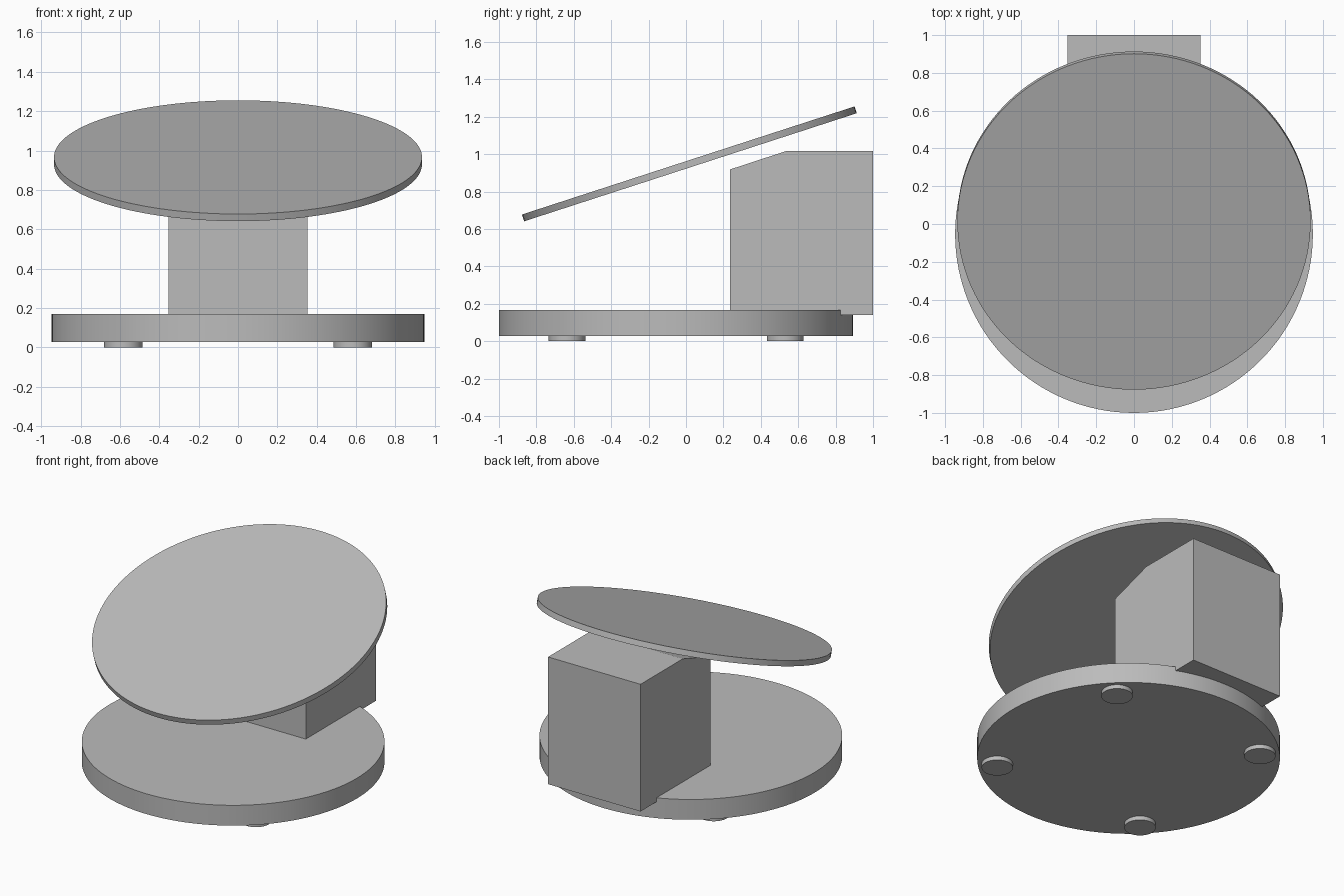
import bpy
import math

cube = bpy.data.objects.get("Cube")
if cube:
    bpy.data.objects.remove(cube, do_unlink=True)

# One plain grey for every part
GREY = (0.5, 0.5, 0.5, 1.0)
grey = bpy.data.materials.new("plain_grey")
grey.use_nodes = True
grey.diffuse_color = GREY
grey.node_tree.nodes["Principled BSDF"].inputs["Base Color"].default_value = GREY

BASE_Y = -0.053


def disc(name, radius, thickness, centre, tilt=0.0, sides=128):
    bpy.ops.mesh.primitive_cylinder_add(vertices=sides, radius=radius, depth=thickness,
                                        location=centre, rotation=(tilt, 0, 0))
    obj = bpy.context.object
    obj.name = name
    obj.data.materials.append(grey)
    bpy.ops.object.shade_smooth_by_angle(angle=math.radians(30))
    return obj


def prism(name, profile, half_width):
    """Extrude a (y, z) outline across x."""
    n = len(profile)
    verts = [(x, y, z) for x in (-half_width, half_width) for y, z in profile]
    faces = [tuple(reversed(range(n))), tuple(range(n, 2 * n))]
    faces += [(i, (i + 1) % n, (i + 1) % n + n, i + n) for i in range(n)]
    mesh = bpy.data.meshes.new(name)
    mesh.from_pydata(verts, [], faces)
    mesh.materials.append(grey)
    obj = bpy.data.objects.new(name, mesh)
    bpy.context.collection.objects.link(obj)
    return obj


# Round base
disc("base", 0.947, 0.14, (0, BASE_Y, 0.098))

# Four small feet under the base
for side, sx in (("right", -1), ("left", 1)):
    for end, sy in (("front", -1), ("back", 1)):
        disc(f"{end}_{side}_foot", 0.098, 0.03,
             (sx * 0.583, BASE_Y + sy * 0.583, 0.015), sides=48)

# Rear support block with sloped front top edge, overhanging the base
prism("support_block",
      [(0.235, 0.14), (1.0, 0.14), (1.0, 1.018), (0.54, 1.018), (0.235, 0.918)], 0.353)

# Tilted round top plate
disc("top_plate", 0.935, 0.038, (0, 0.018, 0.948), tilt=math.radians(18))
